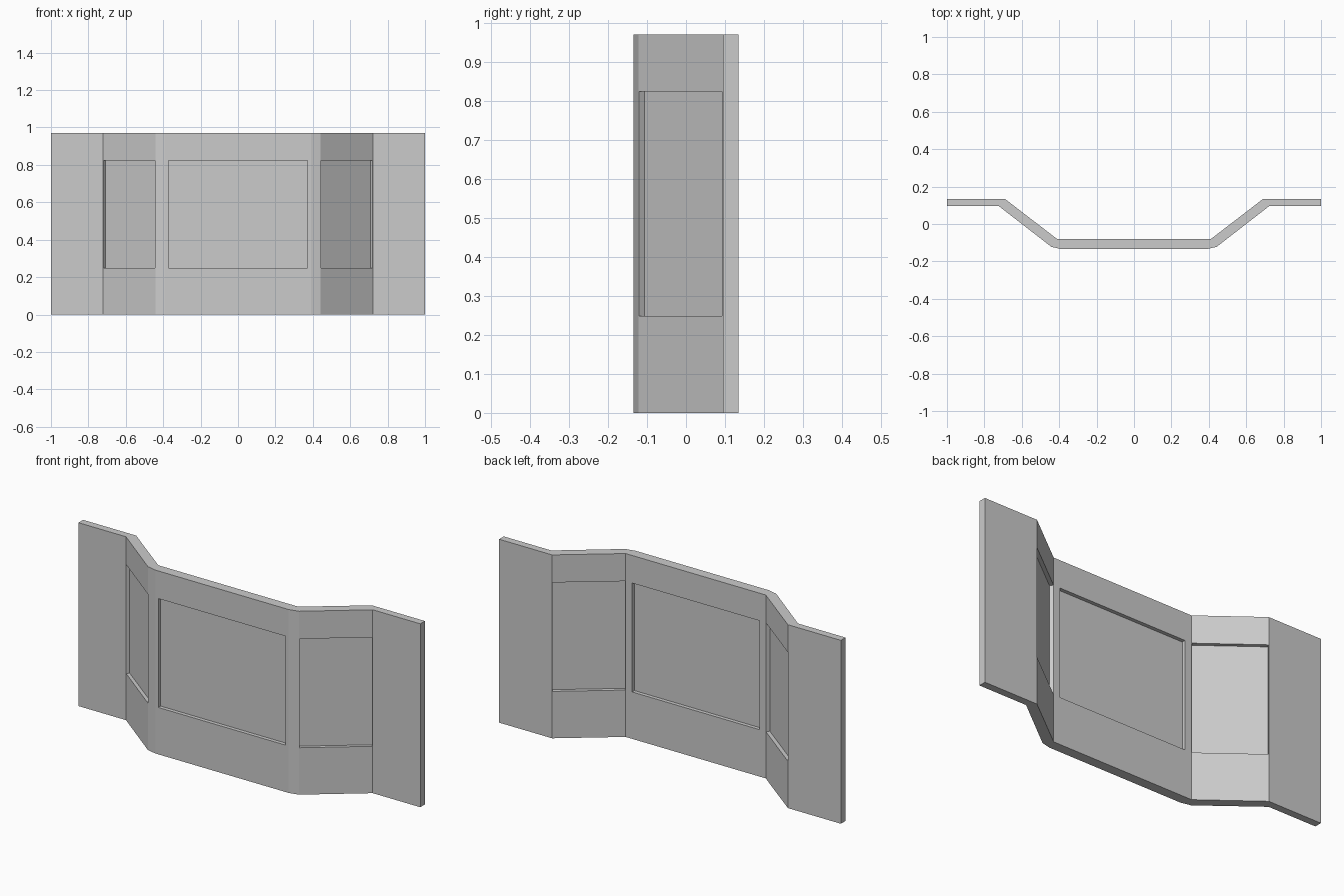
import bpy, bmesh
from mathutils import Vector

if "Cube" in bpy.data.objects:
    bpy.data.objects.remove(bpy.data.objects["Cube"])

HEIGHT, SILL, HEAD = 0.97, 0.248, 0.824
THICK = 0.053          # thickness of the wall around the windows
PANE = 0.014           # thickness of the panes


def prism(name, outline, z0, z1):
    """Extrude a plan outline upward from z0 to z1."""
    bm = bmesh.new()
    base = bm.faces.new([bm.verts.new((x, y, z0)) for x, y in outline])
    top = bmesh.ops.extrude_face_region(bm, geom=[base])["geom"]
    verts = [g for g in top if isinstance(g, bmesh.types.BMVert)]
    bmesh.ops.translate(bm, verts=verts, vec=(0, 0, z1 - z0))
    bmesh.ops.recalc_face_normals(bm, faces=bm.faces)
    mesh = bpy.data.meshes.new(name)
    bm.to_mesh(mesh)
    bm.free()
    obj = bpy.data.objects.new(name, mesh)
    bpy.context.collection.objects.link(obj)
    return obj


def slab(name, a, b, inset, near, far, z0, z1):
    """Upright slab along back line a-b, from near to far toward the front."""
    a, b = Vector(a), Vector(b)
    d = (b - a).normalized()
    n = Vector((d.y, -d.x))
    a, b = a + d * inset, b - d * inset
    return prism(name, [a + n * near, a + n * far, b + n * far, b + n * near], z0, z1)


# Folded wall: right half of the plan, mirrored to the left
front = [(0.39, -0.134), (0.442, -0.122), (0.722, 0.095), (1.0, 0.095)]
back = [(1.0, 0.134), (0.69, 0.134), (0.41, -0.081)]
half = front + back
wall = prism("bay_wall", half + [(-x, y) for x, y in reversed(half)], 0, HEIGHT)

# Three openings, given by their back lines (left to right)
openings = {
    "left": ((-0.69, 0.134), (-0.41, -0.081), 0.002),
    "centre": ((-0.372, -0.081), (0.372, -0.081), 0),
    "right": ((0.41, -0.081), (0.69, 0.134), 0.002),
}
bpy.context.view_layer.objects.active = wall
for side, (a, b, inset) in openings.items():
    # Cut the opening through the wall
    cutter = slab("cutter", a, b, inset, -0.03, THICK + 0.03, SILL, HEAD)
    mod = wall.modifiers.new("opening", "BOOLEAN")
    mod.operation, mod.solver, mod.object = "DIFFERENCE", "EXACT", cutter
    bpy.ops.object.modifier_apply(modifier=mod.name)
    bpy.data.objects.remove(cutter)
    # Thin pane in the middle of the wall thickness
    mid = THICK / 2
    slab(side + "_window_pane", a, b, inset, mid - PANE / 2, mid + PANE / 2, SILL, HEAD)
